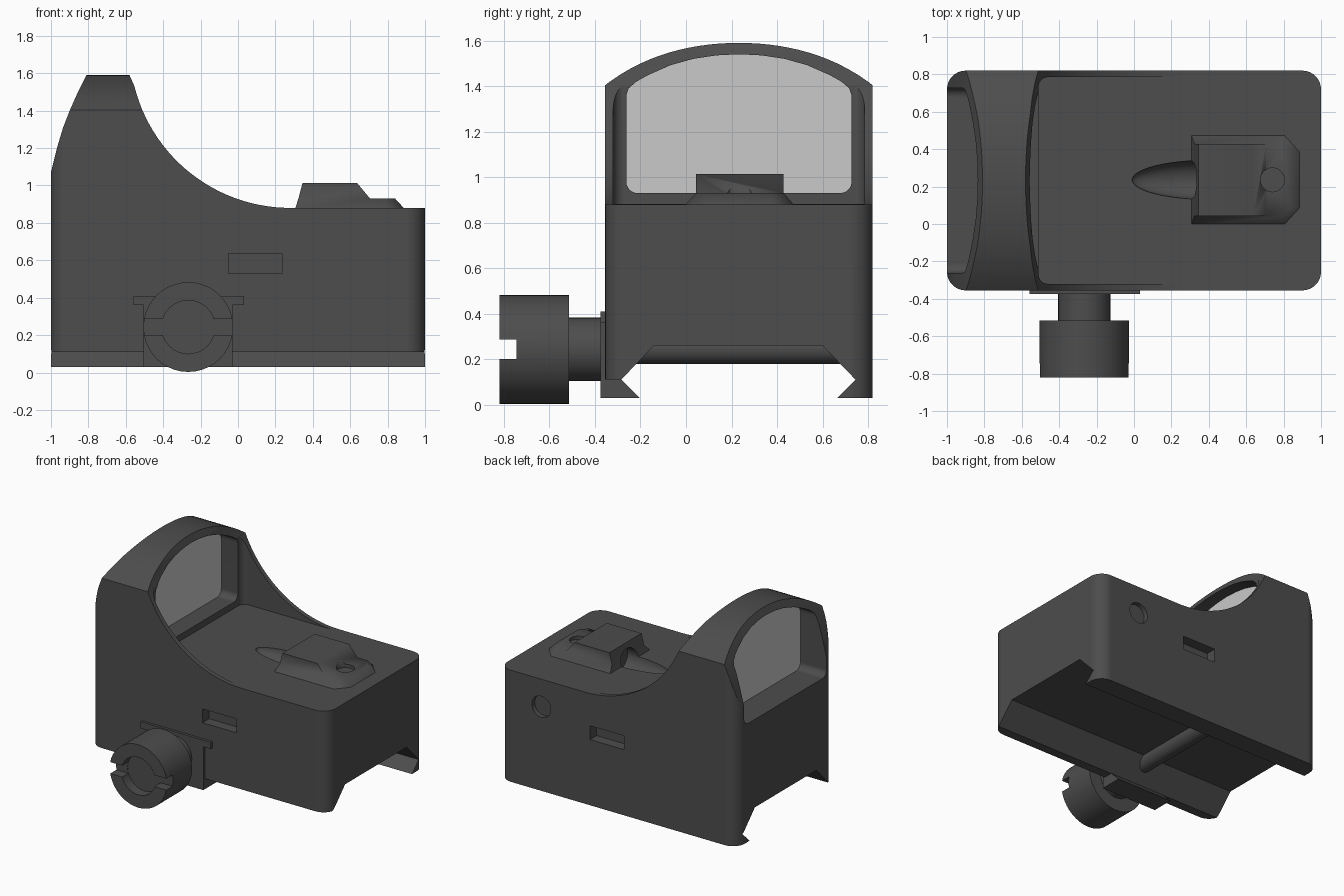
import bpy, bmesh, math
from math import sin, cos, pi

if "Cube" in bpy.data.objects:
    bpy.data.objects.remove(bpy.data.objects["Cube"])


def material(name, v):
    m = bpy.data.materials.new(name)
    m.diffuse_color = (v, v, v, 1)
    m.use_nodes = True
    m.node_tree.nodes["Principled BSDF"].inputs["Base Color"].default_value = m.diffuse_color
    return m


DARK = material("dark grey metal", 0.074)
GLASS = material("pale grey glass", 0.585)
YC = 0.2325  # centre line of the housing


def loft(name, rings, mat=DARK):
    """Closed solid through rings of 3D points."""
    bm = bmesh.new()
    vs = [[bm.verts.new(p) for p in r] for r in rings]
    n = len(vs[0])
    for a, b in zip(vs, vs[1:]):
        for i in range(n):
            bm.faces.new((a[i], a[(i + 1) % n], b[(i + 1) % n], b[i]))
    bm.faces.new(vs[0])
    bm.faces.new(vs[-1])
    bmesh.ops.recalc_face_normals(bm, faces=bm.faces)
    me = bpy.data.meshes.new(name)
    bm.to_mesh(me)
    bm.free()
    me.materials.append(mat)
    ob = bpy.data.objects.new(name, me)
    bpy.context.collection.objects.link(ob)
    return ob


def prism(name, pts, axis, lo, hi, mat=DARK):
    """Extrude a 2D outline along an axis."""
    put = {'x': lambda p, t: (t, p[0], p[1]),
           'y': lambda p, t: (p[0], t, p[1]),
           'z': lambda p, t: (p[0], p[1], t)}[axis]
    return loft(name, [[put(p, t) for p in pts] for t in (lo, hi)], mat)


def box(name, x0, x1, y0, y1, z0, z1):
    return prism(name, [(x0, y0), (x1, y0), (x1, y1), (x0, y1)], 'z', z0, z1)


def circle(cx, cy, r, n=32):
    return [(cx + r * cos(2 * pi * i / n), cy + r * sin(2 * pi * i / n)) for i in range(n)]


def arc(cx, cy, r, a0, a1, n=8):
    return [(cx + r * cos(math.radians(a0 + (a1 - a0) * i / n)),
             cy + r * sin(math.radians(a0 + (a1 - a0) * i / n))) for i in range(n + 1)]


def round_rect(x0, x1, y0, y1, r):
    return (arc(x1 - r, y1 - r, r, 0, 90) + arc(x0 + r, y1 - r, r, 90, 180)
            + arc(x0 + r, y0 + r, r, 180, 270) + arc(x1 - r, y0 + r, r, 270, 360))


def boolean(ob, tool, op='DIFFERENCE', keep=False):
    m = ob.modifiers.new("cut", 'BOOLEAN')
    m.object, m.operation, m.solver = tool, op, 'EXACT'
    dg = bpy.context.evaluated_depsgraph_get()
    dg.update()
    me = bpy.data.meshes.new_from_object(ob.evaluated_get(dg))
    ob.modifiers.clear()
    ob.data = me
    if not keep:
        bpy.data.objects.remove(tool)


# Housing: plan outline, end outline (with rail groove) and side outline intersected
body = prism("sight_housing", round_rect(-1, 1, -0.355, 0.82, 0.1), 'z', -0.3, 1.8)
arch = [(YC + d, 1.59 - 0.42 * d ** 2 - 0.34 * d ** 4) for d in [0.7 - 1.4 * i / 32 for i in range(33)]]
end = arch + [(YC - 0.7, 0.11), (-0.285, 0.11), (-0.14, 0.26), (0.60, 0.26),
              (0.745, 0.11), (0.665, 0.03), (YC + 0.7, 0.03)]
boolean(body, prism("end_tool", end, 'x', -1.2, 1.2), 'INTERSECT')
sweep = arc(0.28, 1.74, 0.86, 270, 194, 26)
side = sweep + [(-0.58, 1.59), (-0.606, 1.65),
                (-0.775, 1.65), (-0.81, 1.59), (-0.858, 1.495), (-0.90, 1.40), (-0.935, 1.31),
                (-0.965, 1.21), (-1.0, 1.07), (-1.06, 0.8), (-1.06, -0.2), (1.1, -0.2), (1.1, 0.88)]
boolean(body, prism("side_tool", side, 'y', -0.8, 1.2), 'INTERSECT')

# Well behind the hood and window tunnel
boolean(body, prism("well_tool", round_rect(-0.51, 0.35, -0.32, 0.785, 0.05), 'z', 0.882, 1.75))
top = [(0.495, 1.36), (0.485, 1.39), (0.45, 1.42), (0.4, 1.448), (0.3, 1.492), (0.2, 1.52), (0.1, 1.535)]
half = [(YC + d, z) for d, z in top] + [(YC, 1.54)] + [(YC - d, z) for d, z in reversed(top)]
window = (half + arc(YC - 0.445, 0.98, 0.05, 180, 270) + arc(YC + 0.445, 0.98, 0.05, 270, 360))
boolean(body, prism("window_tool", window, 'x', -1.2, -0.4))

# Side pockets on both faces, round pocket on the back
for y0, y1 in ((-0.5, -0.275), (0.74, 1.0)):
    boolean(body, box("pocket_tool", -0.05, 0.235, y0, y1, 0.53, 0.635))
boolean(body, prism("round_pocket_tool", circle(0.645, 0.67, 0.08), 'y', 0.785, 1.0))

# Emitter block on the deck: chamfered skirt plus raised block
yc = 0.236


def skirt(x0, x1, w, c, z):
    return [(x0, yc - w, z), (x1 - c, yc - w, z), (x1, yc - w + c * 1.1, z),
            (x1, yc + w - c * 1.1, z), (x1 - c, yc + w, z), (x0, yc + w, z)]


emitter = loft("emitter_housing", [skirt(0.304, 0.895, 0.246, 0.087, 0.87),
                                   skirt(0.323, 0.84, 0.193, 0.05, 0.93)])
block = prism("emitter_block", [(0.307, 0.87), (0.345, 1.013), (0.637, 1.013),
                                (0.71, 0.925), (0.71, 0.87)], 'y', yc - 0.193, yc + 0.193)
boolean(emitter, block, 'UNION')
boolean(emitter, prism("screw_tool", circle(0.74, yc, 0.064), 'z', 0.905, 1.1))

# Light channel: half-ellipsoid trench through deck and emitter
rings = []
for i in range(13):
    a = pi / 2 * (0.03 + 0.97 * i / 12)
    r = sin(a)
    x = 0.4 - 0.41 * cos(a)
    rings.append([(x, yc + 0.105 * r * cos(2 * pi * j / 24), 0.88 + 0.095 * r * sin(2 * pi * j / 24))
                  for j in range(24)])
channel = loft("channel_tool", rings)
boolean(body, channel, keep=True)
boolean(emitter, channel)

# Lens
lens = prism("lens", [(YC + (y - YC) * 1.01, 1.23 + (z - 1.23) * 1.01) for y, z in window],
             'x', -0.78, -0.65, GLASS)

# Rail clamp: hooked stem with a cross bar
clamp = prism("rail_clamp", [(-0.375, 0.03), (-0.205, 0.03), (-0.285, 0.112),
                             (-0.285, 0.38), (-0.375, 0.38)], 'x', -0.505, -0.03)
bar = box("clamp_bar", -0.56, 0.032, -0.375, -0.3, 0.36, 0.41)
boolean(clamp, bar, 'UNION')

# Clamp screw: slotted knob, neck and cross bolt half sunk in the groove roof
KX, KZ = -0.266, 0.243
knob = prism("clamp_knob", circle(KX, KZ, 0.24, 40), 'y', -0.82, -0.515)
boolean(knob, box("knob_slot_tool", -0.6, 0.1, -0.9, -0.745, 0.2, 0.287))
boolean(knob, prism("knob_recess_tool", circle(KX, KZ, 0.143), 'y', -0.9, -0.743))
neck = prism("knob_neck", circle(KX, KZ, 0.14), 'y', -0.53, -0.36)
bolt = prism("cross_bolt", circle(KX, KZ, 0.064), 'y', -0.3, 0.7)

# Smooth curved surfaces, keep real edges crisp
for ob in (body, emitter, lens, clamp, knob, neck, bolt):
    bpy.ops.object.select_all(action='DESELECT')
    ob.select_set(True)
    bpy.context.view_layer.objects.active = ob
    bpy.ops.object.shade_smooth_by_angle(angle=math.radians(51 if ob == emitter else 25))
    wn = ob.modifiers.new("even_normals", 'WEIGHTED_NORMAL')
    wn.keep_sharp = True
